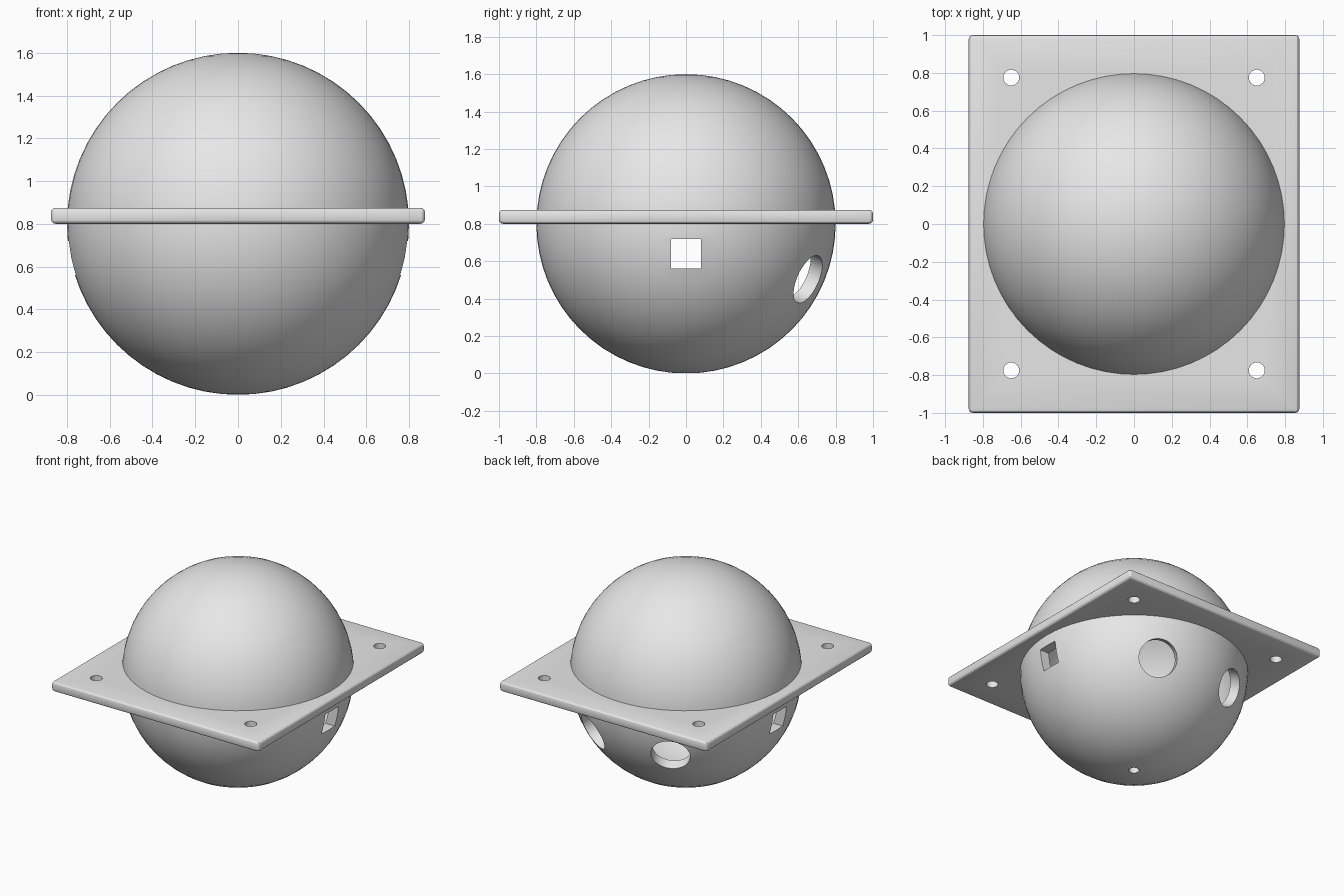
import bpy
import math
from mathutils import Vector

cube = bpy.data.objects.get("Cube")
if cube:
    bpy.data.objects.remove(cube, do_unlink=True)

RADIUS = 0.8
WALL = 0.075
CENTRE = Vector((0, 0, RADIUS))

grey = bpy.data.materials.new("light_grey")
grey.use_nodes = True
grey.diffuse_color = (0.8, 0.8, 0.8, 1)
grey.node_tree.nodes["Principled BSDF"].inputs["Base Color"].default_value = (0.8, 0.8, 0.8, 1)


def sphere(name, radius):
    bpy.ops.mesh.primitive_uv_sphere_add(segments=64, ring_count=32, radius=radius, location=CENTRE)
    bpy.context.object.name = name
    return bpy.context.object


def box(name, size, location):
    bpy.ops.mesh.primitive_cube_add(size=1, location=location)
    obj = bpy.context.object
    obj.name = name
    obj.scale = size
    bpy.ops.object.transform_apply(location=False, rotation=False, scale=True)
    return obj


def rod(name, radius, length, location, direction=(0, 0, 1), sides=48):
    bpy.ops.mesh.primitive_cylinder_add(vertices=sides, radius=radius, depth=length, location=location)
    obj = bpy.context.object
    obj.name = name
    obj.rotation_euler = Vector(direction).to_track_quat("Z", "Y").to_euler()
    return obj


def apply(obj, modifier):
    bpy.context.view_layer.objects.active = obj
    bpy.ops.object.modifier_apply(modifier=modifier.name)


def cut(obj, cutter):
    cutter.hide_render = True
    mod = obj.modifiers.new("cut", "BOOLEAN")
    mod.operation = "DIFFERENCE"
    mod.solver = "EXACT"
    mod.object = cutter
    apply(obj, mod)
    bpy.data.objects.remove(cutter, do_unlink=True)


def finish(obj, angle):
    obj.data.materials.clear()
    obj.data.materials.append(grey)
    bpy.ops.object.select_all(action="DESELECT")
    obj.select_set(True)
    bpy.context.view_layer.objects.active = obj
    bpy.ops.object.shade_smooth_by_angle(angle=math.radians(angle))


# Hollow ball
shell = sphere("hollow_ball", RADIUS)
cut(shell, sphere("cavity_cutter", RADIUS - WALL))

# Square windows on both sides
cut(shell, box("window_cutter", (2, 0.16, 0.16), (0, 0, 0.64)))

# Two round ports at the back, aimed at the ball centre
for side in (-1, 1):
    aim = Vector((side * 0.33, 0.66, -0.3)).normalized()
    cut(shell, rod("port_cutter", 0.137, 0.4, CENTRE + aim * RADIUS, aim))

# Small drain hole at the bottom
cut(shell, rod("drain_cutter", 0.037, 0.3, (0, 0, 0), sides=32))
finish(shell, 30)

# Mounting plate with rounded edges, open inside the ball
plate = box("mounting_plate", (1.75, 2, 0.075), (0, 0, 0.8375))
bevel = plate.modifiers.new("rounding", "BEVEL")
bevel.width = 0.022
bevel.segments = 3
apply(plate, bevel)
cut(plate, rod("opening_cutter", RADIUS - WALL / 2, 0.3, (0, 0, 0.8375), sides=64))

# Corner screw holes
for x in (-0.65, 0.65):
    for y in (-0.775, 0.775):
        cut(plate, rod("screw_hole_cutter", 0.042, 0.3, (x, y, 0.8375), sides=32))
finish(plate, 20)
